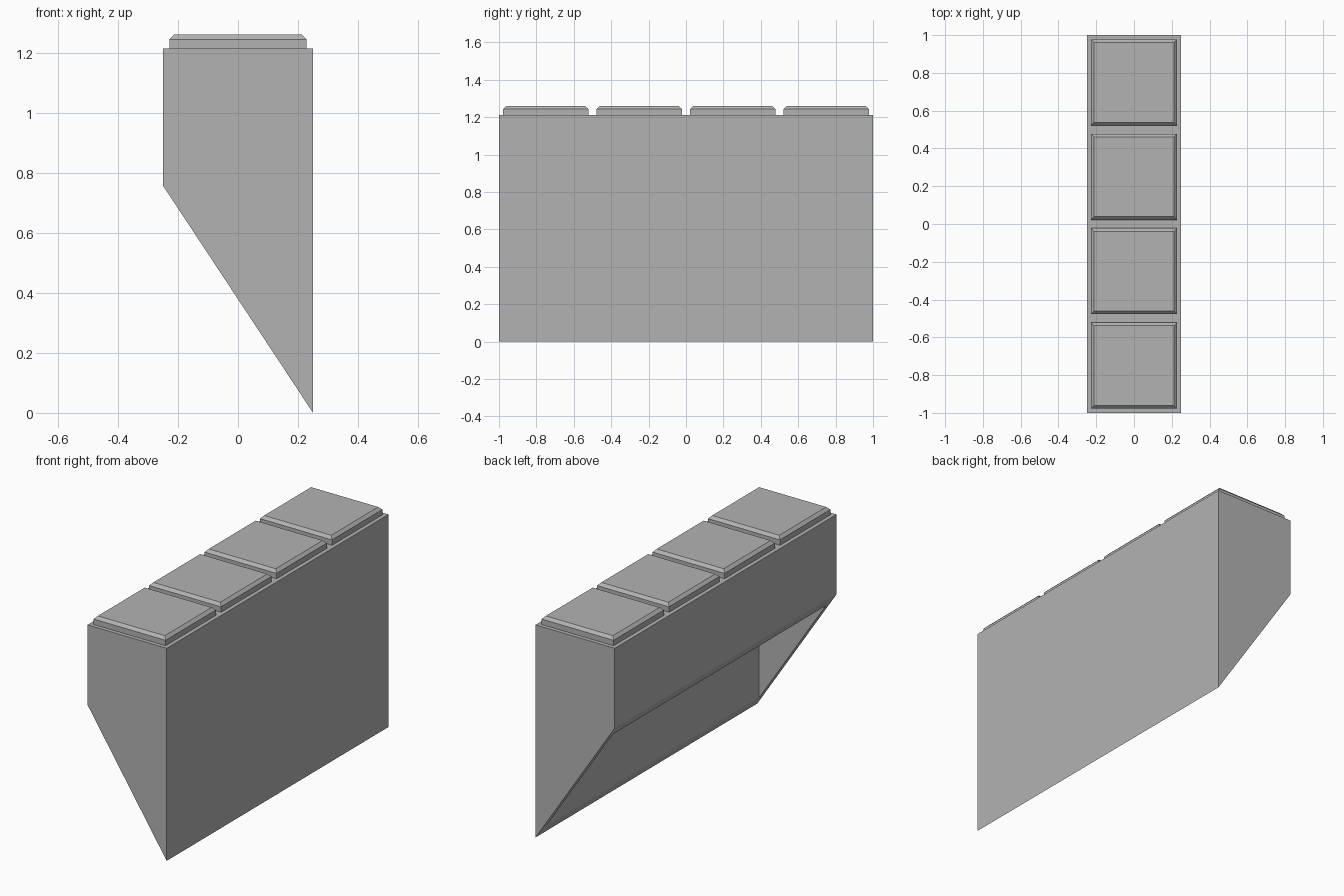
import bpy, bmesh

cube = bpy.data.objects.get("Cube")
if cube:
    bpy.data.objects.remove(cube)

grey = bpy.data.materials.new("plain grey")
grey.use_nodes = True
color = (0.45, 0.45, 0.45, 1)
grey.diffuse_color = color
grey.node_tree.nodes["Principled BSDF"].inputs["Base Color"].default_value = color

HALF_W, HALF_L = 0.25, 1.0
TOP, SHORT = 1.213, 0.757      # body top, lower edge of the short side
WALL = 0.04
SLOPE = SHORT / (2 * HALF_W)


def finish(bm, name):
    bmesh.ops.recalc_face_normals(bm, faces=bm.faces)
    mesh = bpy.data.meshes.new(name)
    bm.to_mesh(mesh)
    bm.free()
    mesh.materials.append(grey)
    obj = bpy.data.objects.new(name, mesh)
    bpy.context.collection.objects.link(obj)
    return obj


def profile_loop(bm, inset, y):
    """Cross-section at y; the lower side stays on the slanted opening."""
    w = HALF_W - inset
    points = [(-w, TOP - inset), (w, TOP - inset),
              (w, SLOPE * (HALF_W - w)), (-w, SLOPE * (HALF_W + w))]
    return [bm.verts.new((x, y, z)) for x, z in points]


# Hollow body, open along the slanted underside
bm = bmesh.new()
shells = []
for inset in (0, WALL):
    front = profile_loop(bm, inset, -HALF_L + inset)
    back = profile_loop(bm, inset, HALF_L - inset)
    bm.faces.new(front)
    bm.faces.new(back)
    for i in (0, 1, 3):        # top and both long sides, no underside
        j = (i + 1) % 4
        bm.faces.new((front[i], front[j], back[j], back[i]))
    shells.append((front[2], front[3], back[3], back[2]))

# Rim joining the outer and inner shells
outer, inner = shells
for i in range(4):
    j = (i + 1) % 4
    bm.faces.new((outer[i], outer[j], inner[j], inner[i]))
finish(bm, "body")

# Row of square studs with chamfered top edges
STUD, CHAMFER = 0.2275, 0.016
for n in range(4):
    bm = bmesh.new()
    loops = []
    for half, z in ((STUD, TOP), (STUD, 1.244), (STUD - CHAMFER, 1.26)):
        loops.append([bm.verts.new((sx * half, sy * half - 0.75 + n * 0.5, z))
                      for sx, sy in ((-1, -1), (1, -1), (1, 1), (-1, 1))])
    bm.faces.new(loops[0])
    bm.faces.new(loops[-1])
    for low, high in zip(loops, loops[1:]):
        for i in range(4):
            j = (i + 1) % 4
            bm.faces.new((low[i], low[j], high[j], high[i]))
    finish(bm, f"stud_{n + 1}")
